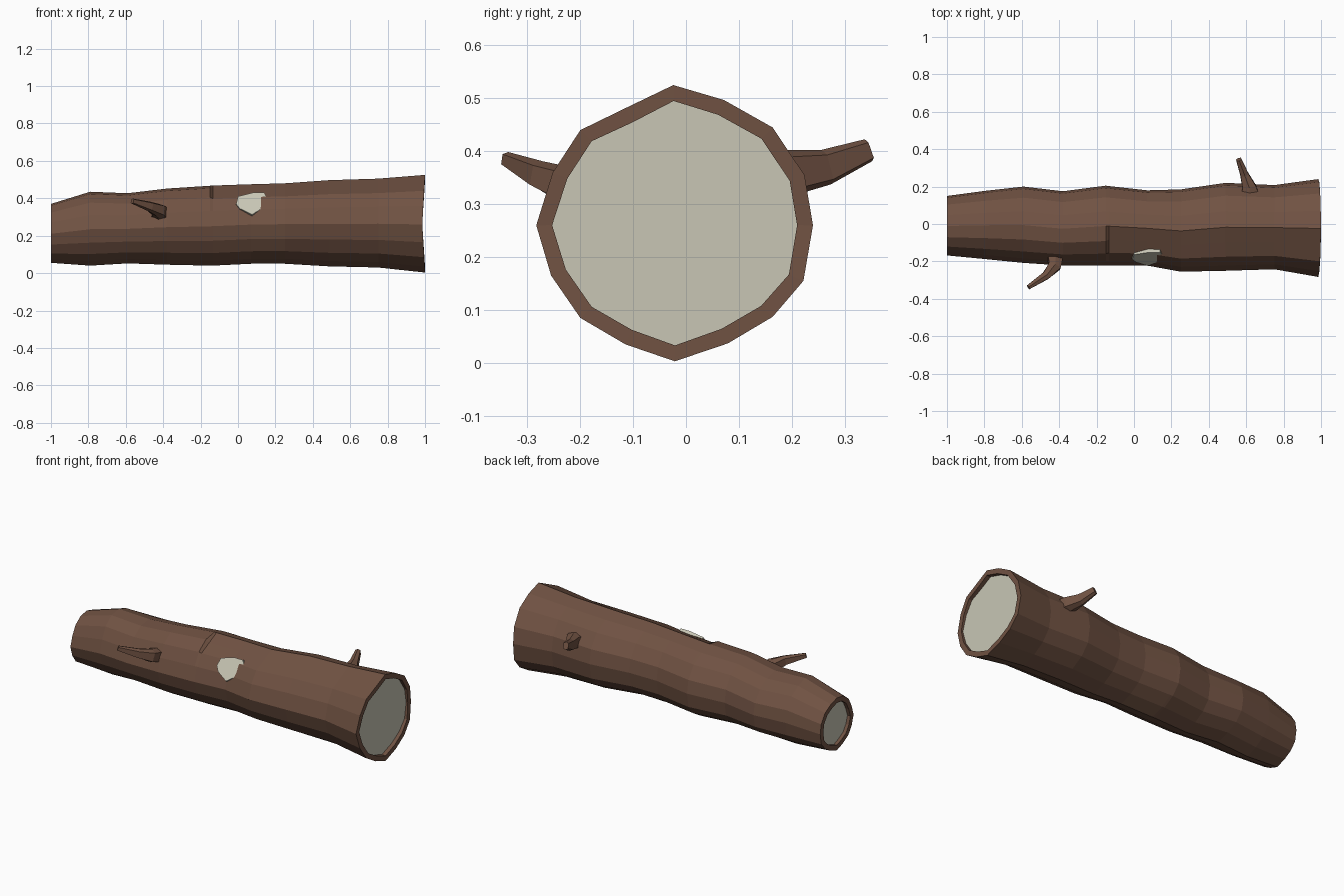
import bpy, bmesh
from mathutils import Vector

if "Cube" in bpy.data.objects:
    bpy.data.objects.remove(bpy.data.objects["Cube"])


def material(name, rgb):
    m = bpy.data.materials.new(name)
    m.diffuse_color = (*rgb, 1)
    m.use_nodes = True
    m.node_tree.nodes["Principled BSDF"].inputs["Base Color"].default_value = m.diffuse_color
    return m


bark = material("brown bark", (0.162, 0.084, 0.055))
wood = material("pale wood", (0.58, 0.565, 0.46))


def finish(bm, name, mats):
    bmesh.ops.recalc_face_normals(bm, faces=bm.faces[:])
    me = bpy.data.meshes.new(name)
    bm.to_mesh(me)
    bm.free()
    for m in mats:
        me.materials.append(m)
    ob = bpy.data.objects.new(name, me)
    bpy.context.collection.objects.link(ob)
    return ob


def bridge(bm, a, b):
    n = len(a)
    return [bm.faces.new((a[i], a[(i + 1) % n], b[(i + 1) % n], b[i])) for i in range(n)]


# Trunk cross-section (y, z) at the wide end; last point is the bark corner that is worn flat
SECTION = [(-.025, .525), (.07, .497), (.162, .445), (.222, .355), (.238, .26), (.22, .155),
           (.162, .087), (.078, .037), (-.022, .003), (-.115, .035), (-.2, .085), (-.255, .165),
           (-.283, .26), (-.252, .36), (-.2, .44), (-.113, .4825)]
# Stations: x, z low, z high, y low, y high
STATIONS = [(-1, .055, .37, -.168, .15), (-.79, .04, .435, -.188, .178), (-.59, .052, .427, -.208, .2),
            (-.38, .045, .452, -.222, .175), (-.15, .04, .467, -.222, .205),
            (-.135, .04, .468, -.222, .203), (.07, .05, .475, -.222, .18),
            (.25, .05, .48, -.255, .185), (.49, .036, .497, -.25, .22),
            (.75, .03, .505, -.242, .208), (1, .003, .525, -.283, .24)]


def ring_points(st):
    x, z0, z1, y0, y1 = st
    pts = []
    for i, (y, z) in enumerate(SECTION):
        u, v = (y + .283) / .521, (z - .003) / .522
        if i == 15 and x < -.14:          # full bark before the worn strip
            u, v = u - .02, v + .05
        if i == 14 and x < -.14:
            u, v = u - .01, v + .015
        dx = -.015 * (1 - abs(2 * v - 1)) if x == 1 else 0
        pts.append(Vector((x + dx, y0 + u * (y1 - y0), z0 + v * (z1 - z0))))
    return pts


bm = bmesh.new()
loops = [ring_points(s) for s in STATIONS]
rings = [[bm.verts.new(p) for p in l] for l in loops]
for a, b in zip(rings, rings[1:]):
    bridge(bm, a, b)
# Bark rims and recessed cut faces at both ends
for ring, pts, inward in ((rings[0], loops[0], .02), (rings[-1], loops[-1], -.02)):
    c = sum(pts, Vector()) / len(pts)
    inner = [c + (p - c) * (1 - .03 / (p - c).length) for p in pts]
    rim = [bm.verts.new((p.x, q.y, q.z)) for p, q in zip(pts, inner)]
    deep = [bm.verts.new((c.x + inward, q.y, q.z)) for q in inner]
    bridge(bm, ring, rim)
    bridge(bm, rim, deep)
    bm.faces.new(deep).material_index = 1
finish(bm, "trunk", [bark, wood])


# Broken branches: square tapering tubes along a path of (centre, half width, half height)
def branch(name, path):
    bm = bmesh.new()
    prev = None
    for i, (c, w, h) in enumerate(path):
        c = Vector(c)
        t = Vector(path[min(i + 1, len(path) - 1)][0]) - Vector(path[max(i - 1, 0)][0])
        side = t.cross(Vector((0, 0, 1))).normalized()
        up = side.cross(t).normalized()
        ring = [bm.verts.new(c + side * w * a + up * h * b)
                for a, b in ((-1, -.7), (0, -1), (1, -.7), (1, .7), (0, 1), (-1, .7))]
        if prev:
            bridge(bm, prev, ring)
        else:
            bm.faces.new(ring)
        prev = ring
    bm.faces.new(prev)
    finish(bm, name, [bark])


branch("front_branch", [((-.42, -.16, .315), .045, .045), ((-.425, -.225, .335), .034, .036),
                        ((-.47, -.275, .355), .022, .027), ((-.565, -.338, .385), .012, .014)])
branch("back_branch", [((.62, .13, .345), .06, .05), ((.615, .2, .36), .036, .043),
                       ((.59, .265, .37), .022, .034), ((.56, .345, .402), .014, .022)])

# Pale scar where a branch was cut off
OUTLINE = [(-.01, .37), (0, .41), (.08, .43), (.14, .43), (.157, .4), (.15, .36), (.075, .313), (.01, .345)]
bm = bmesh.new()
front = [bm.verts.new((x, -.226 + (z - .31) * .62, z)) for x, z in OUTLINE]
back = [bm.verts.new(v.co + Vector((0, .035, -.02))) for v in front]
bridge(bm, front, back)
bm.faces.new(front)
bm.faces.new(back)
finish(bm, "branch_scar", [wood])
